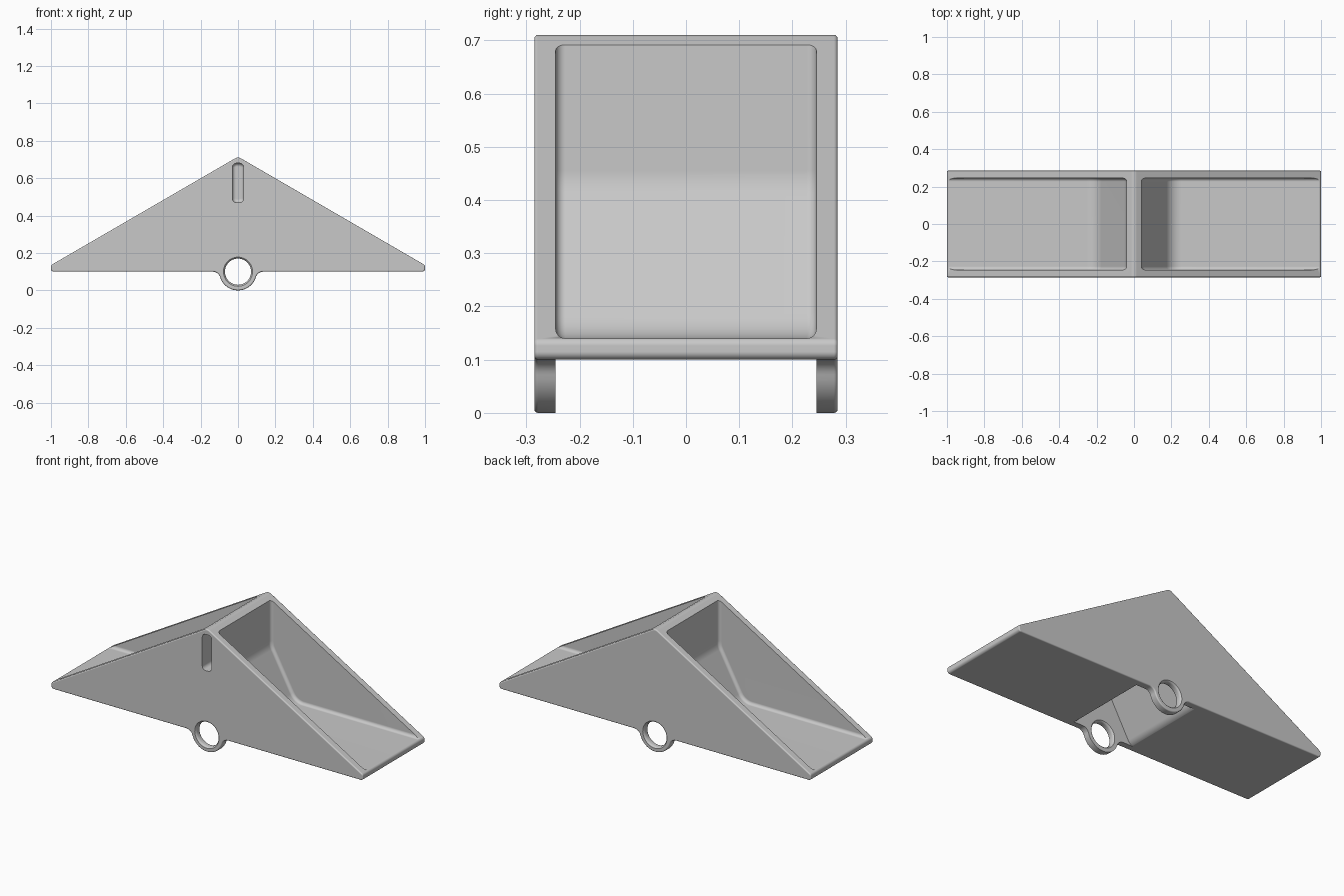
import bpy, bmesh, math
from mathutils import Vector

if "Cube" in bpy.data.objects:
    bpy.data.objects.remove(bpy.data.objects["Cube"])

HALF = 0.285     # half depth of the body
INNER = 0.245    # inner face of the side walls

grey = bpy.data.materials.new("plain_grey")
grey.use_nodes = True
grey.diffuse_color = (0.58, 0.58, 0.58, 1)
grey.node_tree.nodes["Principled BSDF"].inputs["Base Color"].default_value = grey.diffuse_color


def arc(cx, cz, r, a0, a1, n):
    return [(cx + r * math.cos(a0 + (a1 - a0) * i / n),
             cz + r * math.sin(a0 + (a1 - a0) * i / n)) for i in range(n + 1)]


def rounded(corners, n=8):
    """Outline from (x, z, radius) corners, with a fillet at each radius."""
    out = []
    for i, (x, z, r) in enumerate(corners):
        p = Vector((x, z))
        if r == 0:
            out.append((x, z))
            continue
        a = (Vector(corners[i - 1][:2]) - p).normalized()
        b = (Vector(corners[(i + 1) % len(corners)][:2]) - p).normalized()
        half = a.angle(b) / 2
        centre = p + (a + b).normalized() * (r / math.sin(half))
        start = p + a * (r / math.tan(half)) - centre
        end = p + b * (r / math.tan(half)) - centre
        a0 = math.atan2(start.y, start.x)
        turn = math.atan2(start.x * end.y - start.y * end.x, start.dot(end))
        out += arc(centre.x, centre.y, r, a0, a0 + turn, n)
    return out


def finish(name, bm):
    bmesh.ops.recalc_face_normals(bm, faces=bm.faces)
    mesh = bpy.data.meshes.new(name)
    bm.to_mesh(mesh)
    bm.free()
    mesh.materials.append(grey)
    ob = bpy.data.objects.new(name, mesh)
    bpy.context.collection.objects.link(ob)
    return ob


def loft(name, rings, bevel=0.0):
    """Skin a list of (y, outline) sections; optionally round the end rims."""
    bm = bmesh.new()
    loops = [[bm.verts.new((x, y, z)) for x, z in pts] for y, pts in rings]
    for a, b in zip(loops, loops[1:]):
        for i in range(len(a)):
            j = (i + 1) % len(a)
            bm.faces.new((a[i], a[j], b[j], b[i]))
    caps = [bm.faces.new(loops[0]), bm.faces.new(loops[-1])]
    bmesh.ops.recalc_face_normals(bm, faces=bm.faces)
    if bevel:
        rims = [e for f in caps for e in f.edges]
        bmesh.ops.bevel(bm, geom=rims, offset=bevel, segments=4, profile=0.5,
                        affect='EDGES', clamp_overlap=False)
    return finish(name, bm)


def cut(body, cutter):
    mod = body.modifiers.new("cut", 'BOOLEAN')
    mod.operation = 'DIFFERENCE'
    mod.solver = 'EXACT'
    mod.object = cutter
    bpy.context.view_layer.objects.active = body
    bpy.ops.object.modifier_apply(modifier=mod.name)
    bpy.data.objects.remove(cutter)


# Wedge body with a pivot lug hanging below its middle
f = 0.04
cx = math.sqrt(0.01 + 0.2 * f)
tilt = math.atan2(f, cx)
right_fillet = arc(cx, 0.1 - f, f, math.pi / 2, math.pi - tilt, 8)
lug = (right_fillet + arc(0, 0.1, 0.1, -tilt, tilt - math.pi, 28)[1:-1]
       + [(-x, z) for x, z in reversed(right_fillet)])
shell = rounded([(-1, 0.1, 0.015), (-1, 0.135, 0.015), (0, 0.715, 0.03),
                 (1, 0.135, 0.015), (1, 0.1, 0.015)])
body = loft("tipping_bucket", [(-HALF, shell + lug), (HALF, shell + lug)], 0.007)

# Two scoops, left and right of the divider
for s in (1, -1):
    scoop = rounded([(0.04, 1, 0), (0.04, 0.43, 0.1), (0.2, 0.14, 0.09),
                     (1.2, 0.14, 0), (1.2, 1, 0)])
    scoop = [(s * x, z) for x, z in scoop]
    cut(body, loft("scoop_cutter", [(-INNER, scoop), (INNER, scoop)], 0.018))

# Hollow under the divider, between the side walls
hollow = rounded([(-0.3, -0.2, 0), (-0.3, 0.085, 0), (-0.18, 0.102, 0.05),
                  (-0.02, 0.39, 0.02), (0.02, 0.39, 0.02), (0.18, 0.102, 0.05),
                  (0.3, 0.085, 0), (0.3, -0.2, 0)])
cut(body, loft("hollow_cutter", [(-INNER, hollow), (INNER, hollow)]))

# Pivot holes with softened rims
for s in (1, -1):
    steps = [(0.23, 0.09), (0.245, 0.078), (0.249, 0.073), (0.256, 0.07),
             (0.274, 0.07), (0.281, 0.073), (0.285, 0.078), (0.3, 0.09)]
    rings = [(s * y, arc(0, 0.1, r, 0, math.tau, 40)[:-1]) for y, r in steps]
    cut(body, loft("pivot_cutter", rings))

# Blind slot in the front end of the divider
slot = rounded([(-0.03, 0.47, 0.022), (-0.03, 0.68, 0.022),
                (0.03, 0.68, 0.022), (0.03, 0.47, 0.022)])
cut(body, loft("slot_cutter", [(-0.4, slot), (-0.08, slot)], 0.018))

# Smooth fillets, crisp edges
bpy.ops.object.select_all(action='DESELECT')
body.select_set(True)
bpy.context.view_layer.objects.active = body
bpy.ops.object.shade_smooth_by_angle(angle=math.radians(32))
weighted = body.modifiers.new("even_shading", 'WEIGHTED_NORMAL')
weighted.keep_sharp = True
